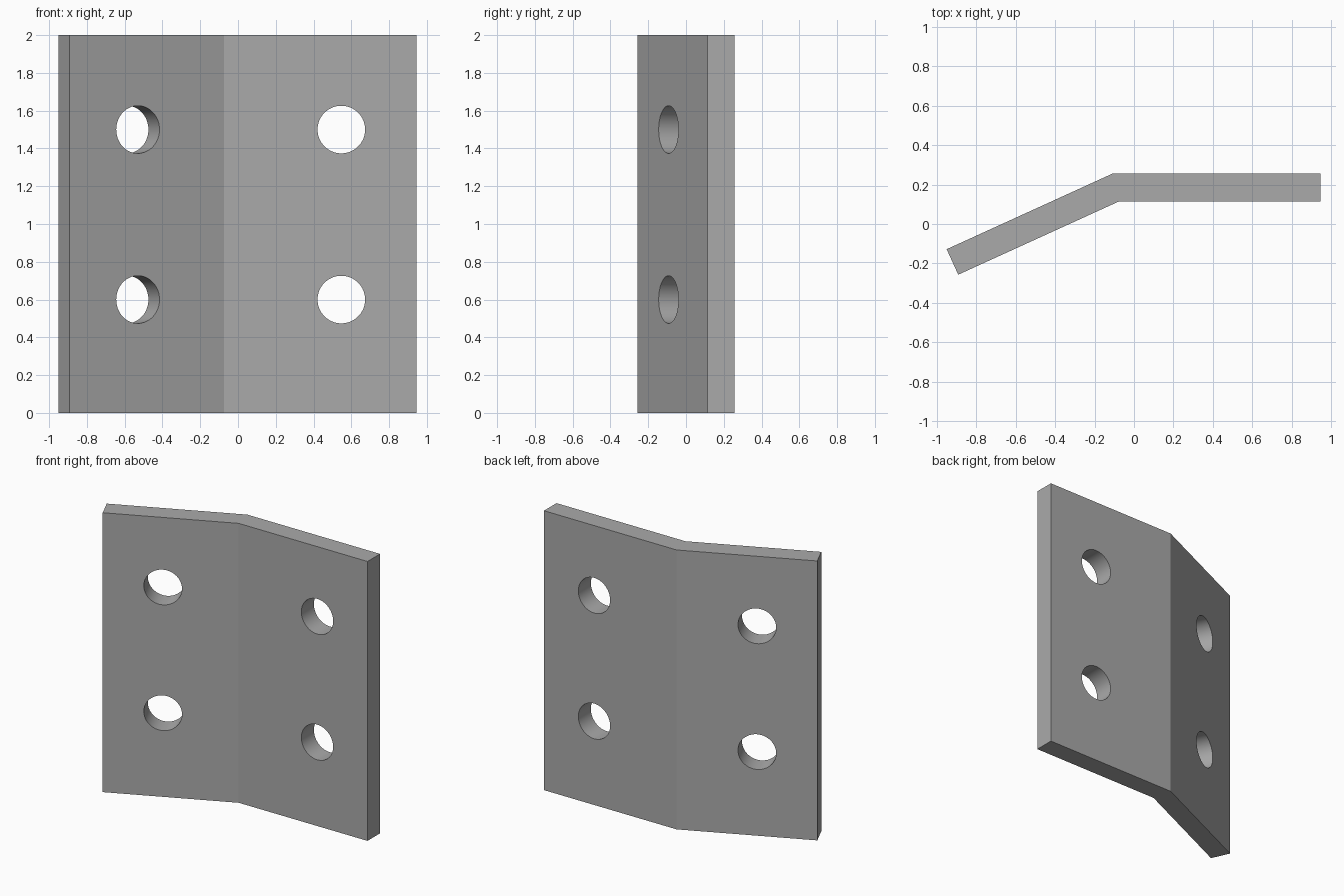
import bpy
import bmesh
import math
from mathutils import Vector, Matrix

cube = bpy.data.objects.get("Cube")
if cube:
    bpy.data.objects.remove(cube, do_unlink=True)

HEIGHT = 2.0
THICK = 0.142
BEND = math.radians(24.5)
HOLE_RADIUS = 0.126
HOLE_HEIGHTS = (0.6, 1.5)

grey = bpy.data.materials.new("steel grey")
grey.use_nodes = True
colour = (0.4, 0.4, 0.4, 1)
grey.diffuse_color = colour
grey.node_tree.nodes["Principled BSDF"].inputs["Base Color"].default_value = colour


def make_object(name, bm):
    bmesh.ops.recalc_face_normals(bm, faces=bm.faces)
    mesh = bpy.data.meshes.new(name)
    bm.to_mesh(mesh)
    bm.free()
    mesh.materials.append(grey)
    obj = bpy.data.objects.new(name, mesh)
    bpy.context.collection.objects.link(obj)
    return obj


# Bent plate: a mitred profile extruded upwards
inner = Vector((-0.075, 0.115, 0))
outer = inner + Vector((-THICK * math.tan(BEND / 2), THICK, 0))
wing = Vector((-math.cos(BEND), -math.sin(BEND), 0))
wing_normal = Vector((-math.sin(BEND), math.cos(BEND), 0))
wing_end = inner + wing * 0.897
profile = [
    inner,
    Vector((0.945, inner.y, 0)),
    Vector((0.945, outer.y, 0)),
    outer,
    wing_end + wing_normal * THICK,
    wing_end,
]
bm = bmesh.new()
base = bm.faces.new([bm.verts.new(p) for p in profile])
top = bmesh.ops.extrude_face_region(bm, geom=[base])["geom"]
bmesh.ops.translate(bm, vec=(0, 0, HEIGHT),
                    verts=[v for v in top if isinstance(v, bmesh.types.BMVert)])
plate = make_object("bent_plate", bm)

# Hole cutters: two through each leaf, square to its face
bm = bmesh.new()
leaves = (
    (Vector((0.547, inner.y, 0)), Vector((0, 1, 0))),
    (inner + wing * 0.5, wing_normal),
)
for start, normal in leaves:
    for z in HOLE_HEIGHTS:
        centre = start + normal * THICK / 2 + Vector((0, 0, z))
        turn = normal.to_track_quat("Z", "Y").to_matrix().to_4x4()
        bmesh.ops.create_cone(bm, cap_ends=True, segments=64,
                              radius1=HOLE_RADIUS, radius2=HOLE_RADIUS,
                              depth=THICK * 2,
                              matrix=Matrix.Translation(centre) @ turn)
cutter = make_object("hole_cutters", bm)
cutter.hide_render = True

cut = plate.modifiers.new("bolt_holes", "BOOLEAN")
cut.operation = "DIFFERENCE"
cut.solver = "EXACT"
cut.object = cutter

bpy.ops.object.select_all(action="DESELECT")
plate.select_set(True)
bpy.context.view_layer.objects.active = plate
bpy.ops.object.modifier_apply(modifier=cut.name)
bpy.data.objects.remove(cutter, do_unlink=True)

# Smooth hole walls, crisp bend and rims
bpy.ops.object.shade_smooth_by_angle(angle=math.radians(15))
